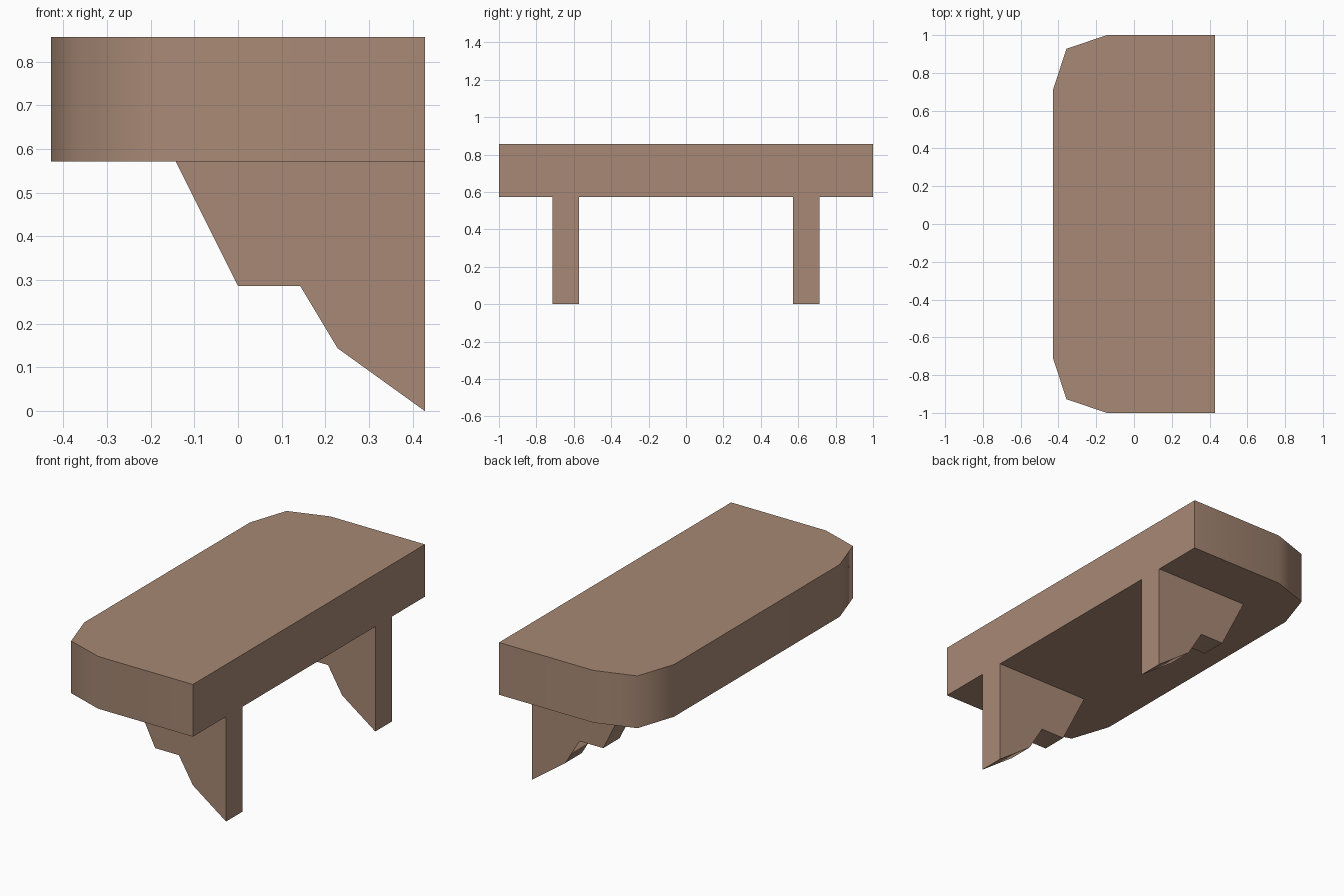
import bpy
import bmesh
import math
from mathutils import Vector

cube = bpy.data.objects.get("Cube")
if cube:
    bpy.data.objects.remove(cube)

# One warm wood colour for everything
wood = bpy.data.materials.new("warm brown wood")
wood.use_nodes = True
colour = (0.39, 0.25, 0.178, 1)
wood.diffuse_color = colour
wood.node_tree.nodes["Principled BSDF"].inputs["Base Color"].default_value = colour


def extruded(name, outline, depth):
    """Prism made by sweeping a closed outline along a vector."""
    bm = bmesh.new()
    face = bm.faces.new([bm.verts.new(p) for p in outline])
    swept = bmesh.ops.extrude_face_region(bm, geom=[face], use_keep_orig=True)
    moved = [v for v in swept["geom"] if isinstance(v, bmesh.types.BMVert)]
    bmesh.ops.translate(bm, verts=moved, vec=Vector(depth))
    bmesh.ops.recalc_face_normals(bm, faces=bm.faces)
    mesh = bpy.data.meshes.new(name)
    bm.to_mesh(mesh)
    bm.free()
    mesh.materials.append(wood)
    obj = bpy.data.objects.new(name, mesh)
    bpy.context.collection.objects.link(obj)
    bpy.ops.object.select_all(action="DESELECT")
    obj.select_set(True)
    bpy.context.view_layer.objects.active = obj
    bpy.ops.object.shade_smooth_by_angle(angle=math.radians(60))
    return obj


BACK, UNDERSIDE, TOP = 0.428, 0.572, 0.857

# Thick shelf slab with rounded outer corners, mirrored across y
half = [(BACK, 1), (-0.143, 1), (-0.357, 0.928), (-0.428, 0.714)]
outline = half + [(x, -y) for x, y in reversed(half)]
extruded("shelf_slab", [(x, y, UNDERSIDE) for x, y in outline],
         (0, 0, TOP - UNDERSIDE))

# Stepped support brackets
profile = [(BACK, 0), (0.228, 0.144), (0.143, 0.286), (0, 0.286),
           (-0.143, UNDERSIDE), (BACK, UNDERSIDE)]
for name, side in (("front_bracket", -1), ("rear_bracket", 1)):
    extruded(name, [(x, side * 0.572, z) for x, z in profile],
             (0, side * 0.142, 0))
